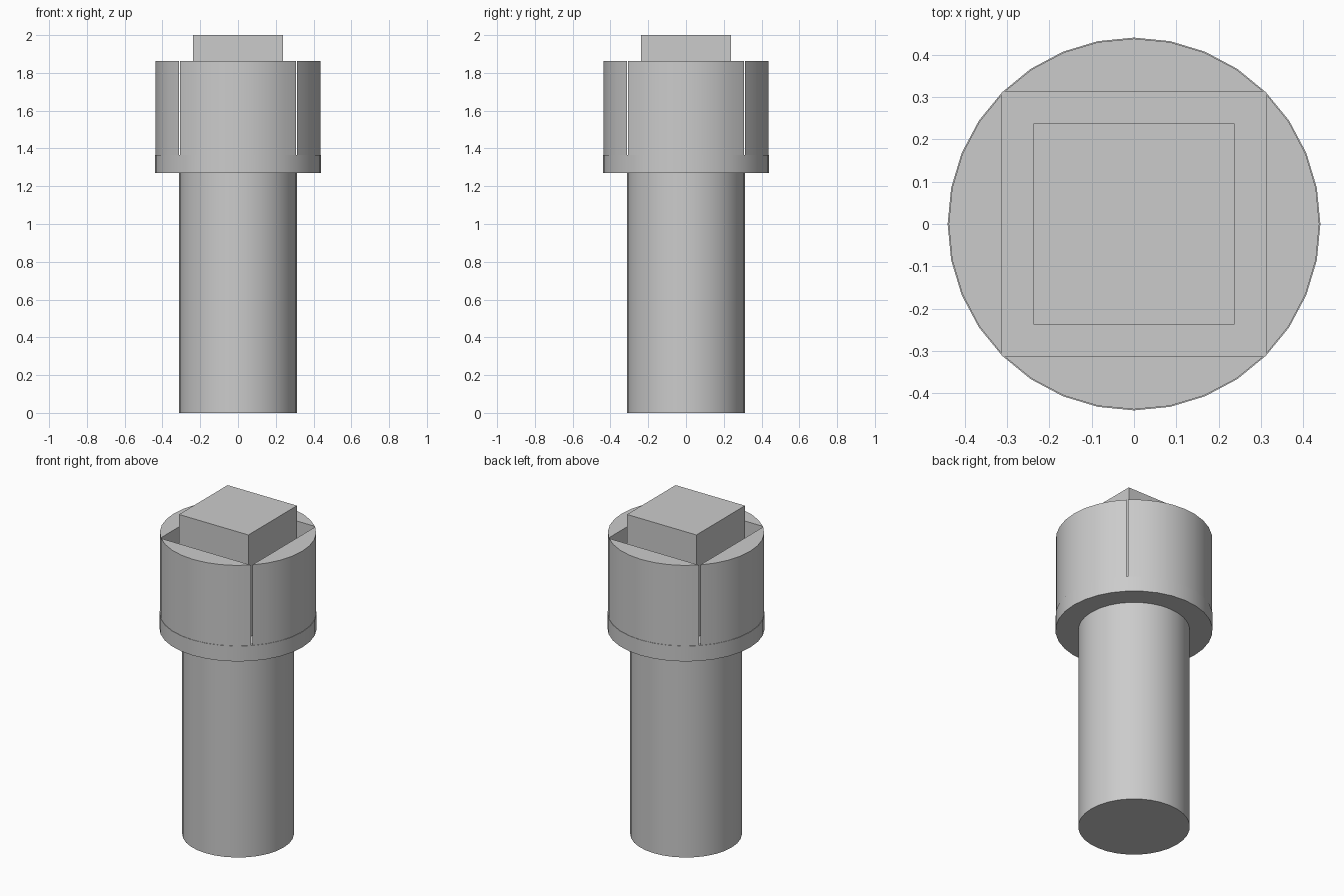
import bpy, bmesh, math

if "Cube" in bpy.data.objects:
    bpy.data.objects.remove(bpy.data.objects["Cube"], do_unlink=True)

SIDES = 32
POCKET = 0.3125      # half width of the square pocket, also the post radius
FLOOR = 1.365        # pocket floor height
RIM = 1.862          # top of the jaws

grey = bpy.data.materials.new("plain grey")
grey.use_nodes = True
colour = (0.6, 0.6, 0.6, 1)
grey.diffuse_color = colour
grey.node_tree.nodes["Principled BSDF"].inputs["Base Color"].default_value = colour


def prism(name, outline, z0, z1, smooth=True):
    """Extrude a closed outline from z0 to z1."""
    bm = bmesh.new()
    face = bm.faces.new([bm.verts.new((x, y, z0)) for x, y in outline])
    top = bmesh.ops.extrude_face_region(bm, geom=[face])["geom"]
    verts = [g for g in top if isinstance(g, bmesh.types.BMVert)]
    bmesh.ops.translate(bm, verts=verts, vec=(0, 0, z1 - z0))
    bmesh.ops.recalc_face_normals(bm, faces=bm.faces[:])
    mesh = bpy.data.meshes.new(name)
    bm.to_mesh(mesh)
    bm.free()
    mesh.materials.append(grey)
    obj = bpy.data.objects.new(name, mesh)
    bpy.context.collection.objects.link(obj)
    if smooth:
        bpy.ops.object.select_all(action="DESELECT")
        obj.select_set(True)
        bpy.context.view_layer.objects.active = obj
        bpy.ops.object.shade_smooth_by_angle(angle=math.radians(30))
    return obj


def circle(radius):
    angles = [math.tau * i / SIDES for i in range(SIDES)]
    return [(radius * math.cos(a), radius * math.sin(a)) for a in angles]


# Round post and the collar on top of it
prism("post", circle(POCKET), 0, 1.27)
prism("collar", circle(0.44), 1.27, FLOOR)

# Four jaws: circle segments left around the square pocket, parted by thin slots
radius = 0.4375
half = math.acos(POCKET / radius)
steps = 8
segment = [(radius * math.cos(a), radius * math.sin(a))
           for a in (half * (2 * i / steps - 1) for i in range(steps + 1))]
for side, turn in (("left", 0), ("back", 1), ("right", 2), ("front", 3)):
    jaw = prism(side + "_jaw", segment, FLOOR, RIM)
    jaw.rotation_euler.z = turn * math.pi / 2

# Square block standing in the pocket
b = 0.237
prism("square_block", [(-b, -b), (b, -b), (b, b), (-b, b)], FLOOR, 2.0, smooth=False)
